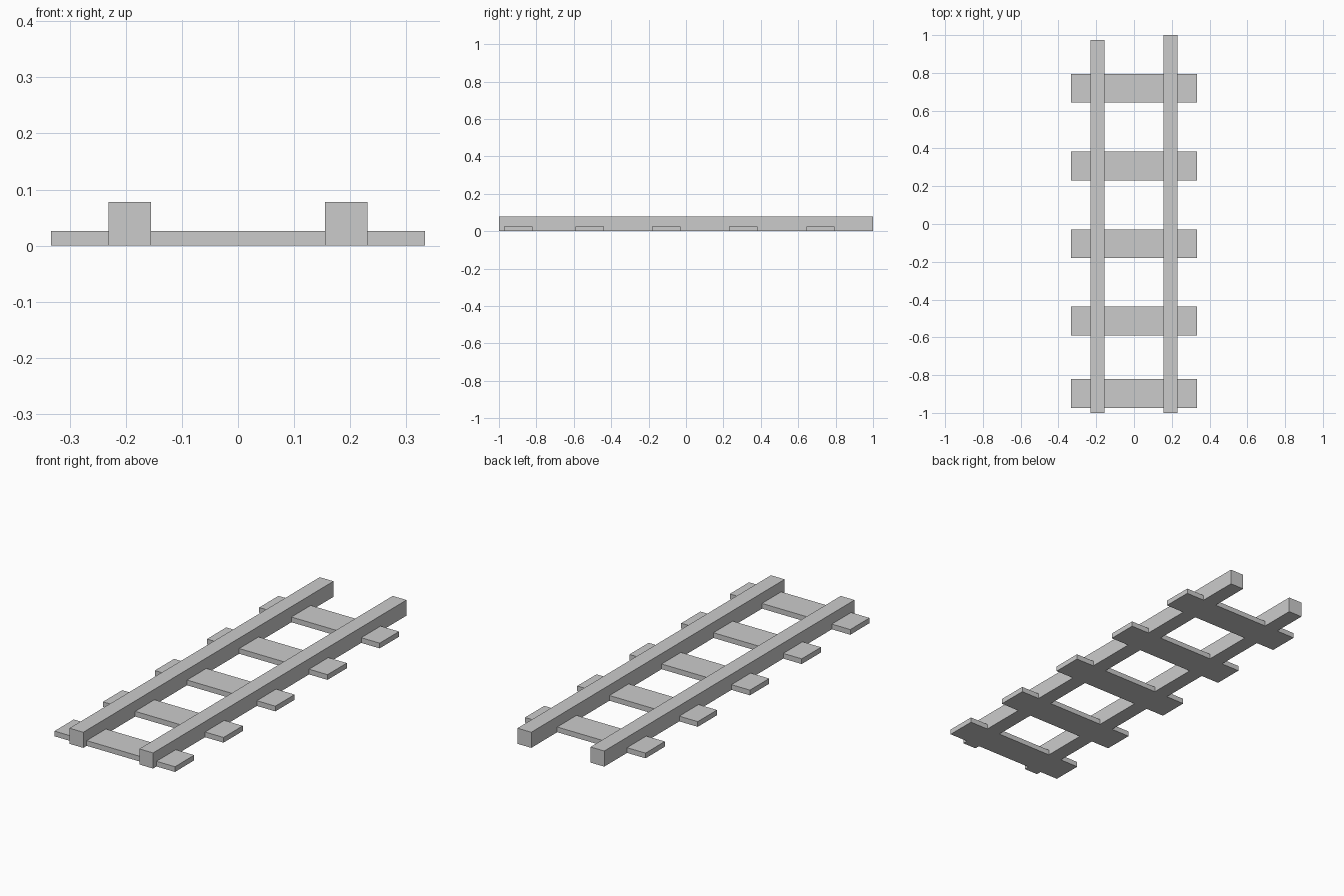
import bpy

cube = bpy.data.objects.get("Cube")
if cube:
    bpy.data.objects.remove(cube, do_unlink=True)


def box(name, low, high):
    """Add a box spanning two opposite corners."""
    centre = [(a + b) / 2 for a, b in zip(low, high)]
    bpy.ops.mesh.primitive_cube_add(size=1, location=centre)
    obj = bpy.context.object
    obj.name = name
    obj.scale = [b - a for a, b in zip(low, high)]
    bpy.ops.object.transform_apply(location=False, rotation=False, scale=True)
    return obj


RAIL_X, RAIL_HALF, RAIL_TOP = 0.193, 0.038, 0.078
TIE_HALF_LENGTH, TIE_HALF_WIDTH, TIE_TOP = 0.333, 0.076, 0.026

# Rails: the right one stops slightly short at the back
for name, x, back in (("left_rail", RAIL_X, 1.0), ("right_rail", -RAIL_X, 0.975)):
    box(name, (x - RAIL_HALF, -1, 0), (x + RAIL_HALF, back, RAIL_TOP))

# Cross ties: the front one sits a little closer to its neighbour
for i, y in enumerate((-0.897, -0.514, -0.105, 0.307, 0.719), 1):
    box(f"cross_tie_{i}",
        (-TIE_HALF_LENGTH, y - TIE_HALF_WIDTH, 0),
        (TIE_HALF_LENGTH, y + TIE_HALF_WIDTH, TIE_TOP))
